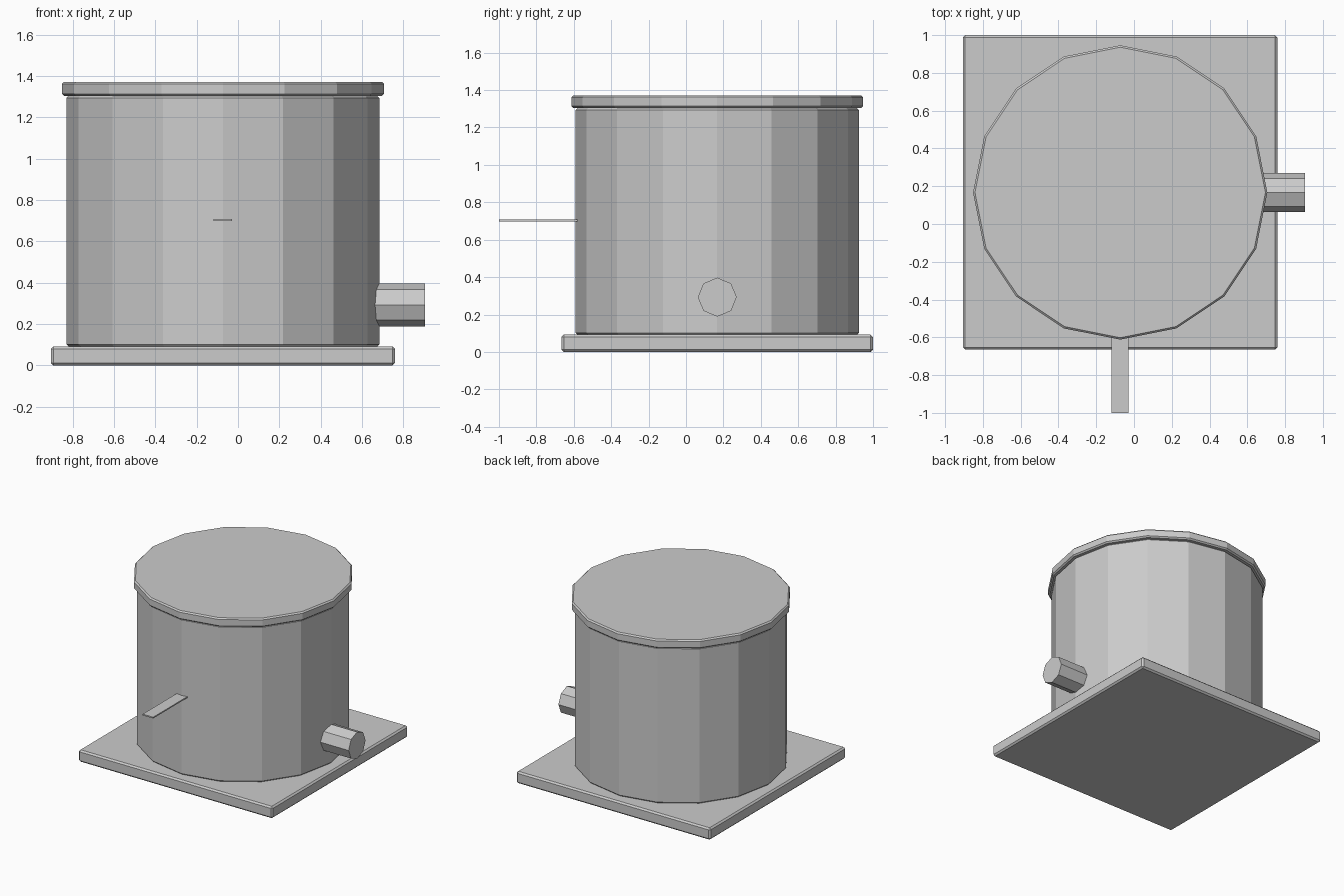
import bpy
from math import pi

if "Cube" in bpy.data.objects:
    bpy.data.objects.remove(bpy.data.objects["Cube"])

CX, CY = -0.073, 0.167   # tank axis


def finish(name, bevel):
    ob = bpy.context.object
    ob.name = name
    bpy.ops.object.transform_apply(location=False, rotation=True, scale=True)
    if bevel:
        m = ob.modifiers.new("edge_bevel", 'BEVEL')
        m.width = bevel
        m.segments = 1
        m.limit_method = 'ANGLE'
        m.angle_limit = pi / 6
    return ob


def box(name, lo, hi, bevel=0):
    bpy.ops.mesh.primitive_cube_add(size=1, location=[(a + b) / 2 for a, b in zip(lo, hi)])
    bpy.context.object.scale = [b - a for a, b in zip(lo, hi)]
    return finish(name, bevel)


def drum(name, sides, radius, depth, loc, rot=(0, 0, 0), bevel=0):
    bpy.ops.mesh.primitive_cylinder_add(vertices=sides, radius=radius, depth=depth,
                                        location=loc, rotation=rot)
    return finish(name, bevel)


# Square base slab
H = 0.8325
box("base_slab", (CX - H, CY - H, 0), (CX + H, CY + H, 0.092), 0.012)

# Tank body and overhanging lid
drum("tank_body", 16, 0.757, 1.212, (CX, CY, 0.698), bevel=0.01)
drum("tank_lid", 16, 0.779, 0.068, (CX, CY, 1.338), bevel=0.01)

# Outlet pipe on the right side
drum("outlet_pipe", 8, 0.104, 0.28, (0.765, CY, 0.293), (0, pi / 2, 0))

# Thin flat tab on the front
box("front_tab", (CX - 0.045, -1.0, 0.698), (CX + 0.045, -0.56, 0.708))
